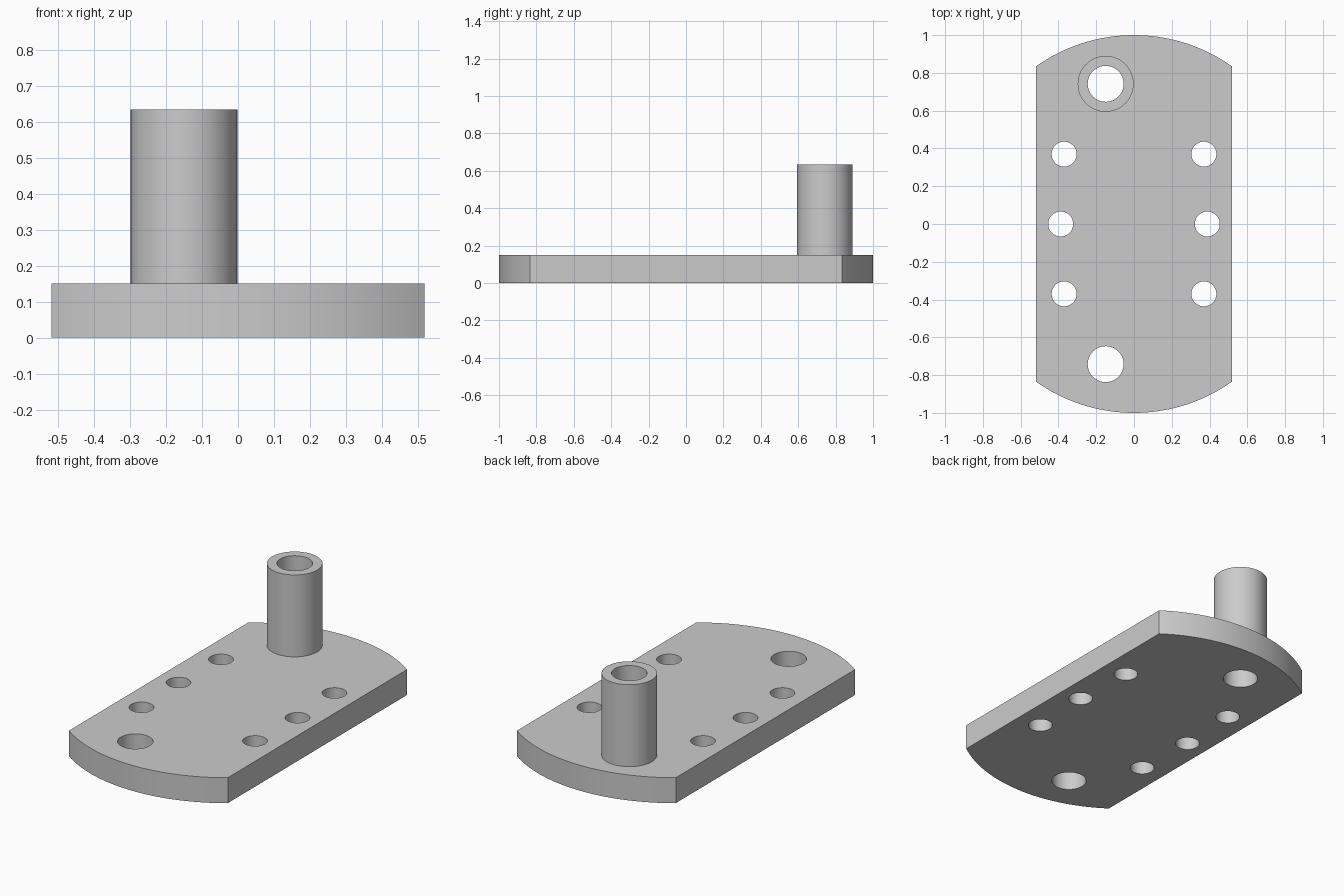
import bpy
from math import sin, cos, tau, pi, asin, radians

cube = bpy.data.objects.get("Cube")
if cube:
    bpy.data.objects.remove(cube, do_unlink=True)

PLATE_H, TOP = 0.15, 0.633
HALF_W, ARC_R = 0.518, 0.896
TUBE_X, TUBE_Y = -0.15, 0.742
TUBE_R, BORE_R, BOLT_R = 0.148, 0.095, 0.066

grey = bpy.data.materials.new("plain grey")
grey.use_nodes = True
colour = (0.6, 0.6, 0.6, 1)
grey.diffuse_color = colour
grey.node_tree.nodes["Principled BSDF"].inputs["Base Color"].default_value = colour


def circle(x, y, r, n=64):
    return [(x + r * cos(tau * i / n), y + r * sin(tau * i / n)) for i in range(n)]


def extruded(name, loops, z0, z1):
    """Solid from flat outlines: inner loops become through holes."""
    curve = bpy.data.curves.new(name, "CURVE")
    curve.dimensions = "2D"
    curve.fill_mode = "BOTH"
    curve.extrude = (z1 - z0) / 2
    for pts in loops:
        spline = curve.splines.new("POLY")
        spline.points.add(len(pts) - 1)
        for p, (x, y) in zip(spline.points, pts):
            p.co = (x, y, 0, 1)
        spline.use_cyclic_u = True
    obj = bpy.data.objects.new(name, curve)
    bpy.context.collection.objects.link(obj)
    obj.location.z = (z0 + z1) / 2
    bpy.ops.object.select_all(action="DESELECT")
    obj.select_set(True)
    bpy.context.view_layer.objects.active = obj
    bpy.ops.object.convert(target="MESH")
    obj = bpy.context.object
    obj.data.materials.clear()
    obj.data.materials.append(grey)
    # Weld caps to walls so edges shade cleanly
    bpy.ops.object.mode_set(mode="EDIT")
    bpy.ops.mesh.select_all(action="SELECT")
    bpy.ops.mesh.remove_doubles(threshold=0.0001)
    bpy.ops.mesh.normals_make_consistent(inside=False)
    bpy.ops.object.mode_set(mode="OBJECT")
    bpy.ops.object.shade_smooth_by_angle(angle=radians(30))
    return obj


# Base plate: straight sides with a bowed arc at each end
half = asin(HALF_W / ARC_R)
steps = 32
angles = [pi / 2 - half + 2 * half * i / steps for i in range(steps + 1)]
back = [(ARC_R * cos(a), 1 - ARC_R + ARC_R * sin(a)) for a in angles]
outline = back + [(-x, -y) for x, y in back]

# Drilled holes: two large bores and six bolt holes
holes = [circle(TUBE_X, s * TUBE_Y, BORE_R) for s in (1, -1)]
for side in (1, -1):
    for x, y in ((0.37, 0.37), (0.388, 0), (0.37, -0.37)):
        holes.append(circle(side * x, y, BOLT_R))
extruded("base_plate", [outline] + holes, 0, PLATE_H)

# Upright hollow post over the back bore
extruded("hollow_post", [circle(TUBE_X, TUBE_Y, TUBE_R), circle(TUBE_X, TUBE_Y, BORE_R)],
         PLATE_H, TOP)
